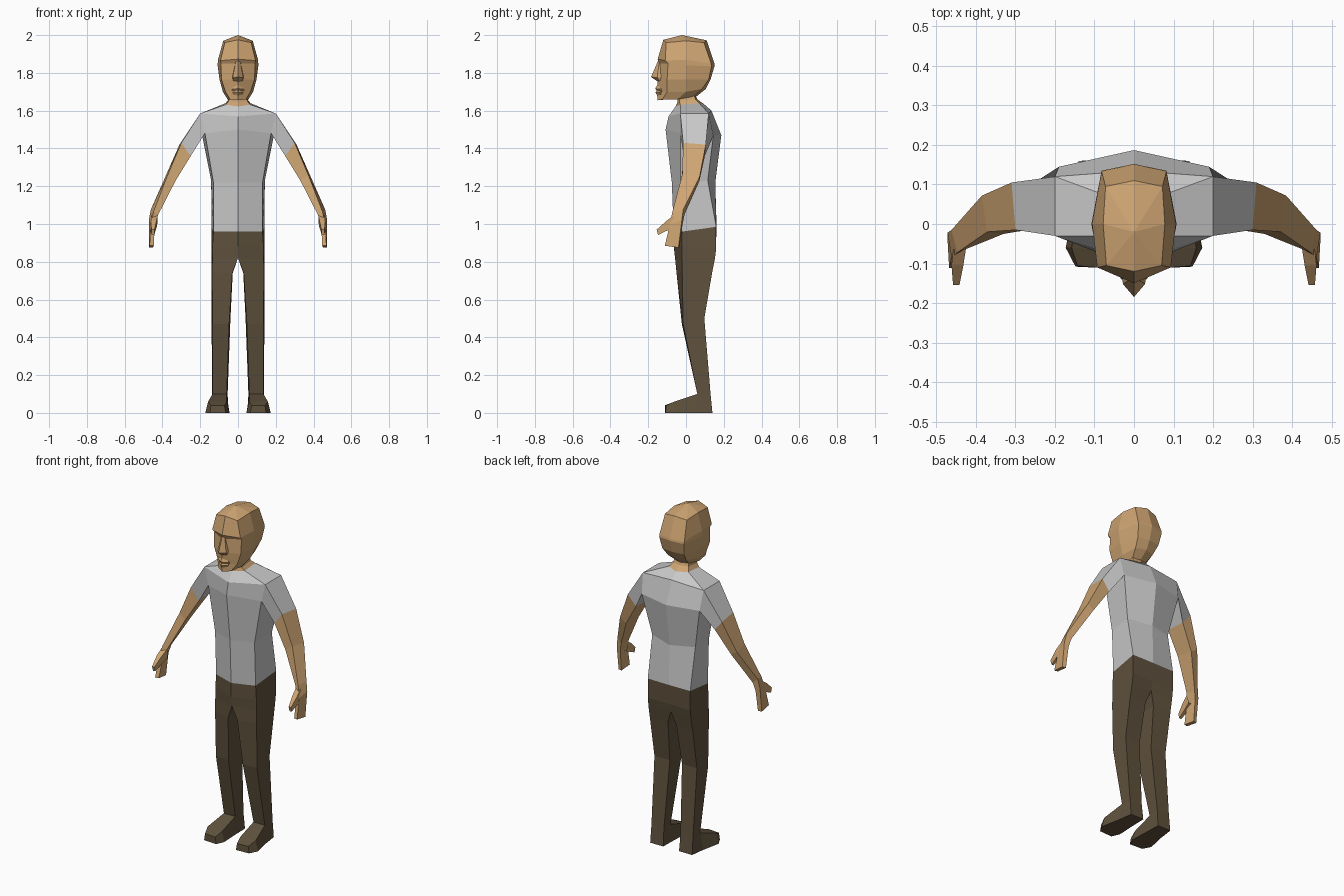
import bpy, bmesh


def material(name, rgb):
    m = bpy.data.materials.new(name)
    m.diffuse_color = (*rgb, 1)
    return m


SKIN = material("skin", (0.62, 0.375, 0.17))
SHIRT = material("grey shirt", (0.58, 0.58, 0.58))
TROUSERS = material("brown trousers", (0.115, 0.083, 0.047))


def loft(name, rings, mat, closed=True, caps=(), skip=()):
    """Skin a stack of rings on the +x side and mirror it.
    closed: True, or index of the first span whose centre side is closed
    caps: ring indices to fill; skip: (span, side) faces to leave open"""
    bm = bmesh.new()
    n = len(rings[0])
    for sx in (1, -1):
        vs = [[bm.verts.new((sx * x, y, z)) for x, y, z in r] for r in rings]
        for i in range(len(rings) - 1):
            for j in range(n):
                if j == n - 1 and (closed is False or i < int(closed) * (closed is not True)):
                    continue
                if (i, j) in skip:
                    continue
                k = (j + 1) % n
                bm.faces.new((vs[i][j], vs[i][k], vs[i + 1][k], vs[i + 1][j]))
        for c in caps:
            bm.faces.new(vs[c])
    bmesh.ops.remove_doubles(bm, verts=bm.verts, dist=0.0005)
    bmesh.ops.recalc_face_normals(bm, faces=bm.faces)
    me = bpy.data.meshes.new(name)
    bm.to_mesh(me)
    bm.free()
    me.materials.append(mat)
    ob = bpy.data.objects.new(name, me)
    bpy.context.collection.objects.link(ob)
    return ob


# Torso rings: front centre, front side, back side, back centre
hem = [(0, -.065, .96), (.13, -.02, .96), (.14, .16, .985), (0, .162, .985)]
collar = [(0, -.055, 1.622), (.065, -.03, 1.632), (.065, .07, 1.64), (0, .095, 1.635)]
loft("shirt_body", [
    hem,
    [(0, -.075, 1.22), (.13, -.03, 1.22), (.142, .115, 1.23), (0, .155, 1.22)],
    [(0, -.108, 1.50), (.175, -.03, 1.48), (.19, .145, 1.47), (0, .187, 1.47)],
    [(0, -.092, 1.57), (.2, -.03, 1.585), (.2, .12, 1.585), (0, .135, 1.60)],
    collar,
], SHIRT, closed=False, skip={(2, 1)})

# Trousers: hips, then the centre side closes to form each leg
loft("trousers", [
    hem,
    [(0, -.065, .88), (.135, -.02, .88), (.14, .16, .87), (0, .158, .87)],
    [(0, -.058, .82), (.136, -.02, .81), (.14, .152, .81), (0, .145, .82)],
    [(.03, -.05, .74), (.137, -.02, .74), (.141, .138, .74), (.028, .13, .74)],
    [(.047, -.022, .47), (.135, -.015, .47), (.14, .097, .50), (.04, .095, .50)],
    [(.06, .06, .10), (.135, .06, .10), (.137, .13, .10), (.055, .13, .10)],
], TROUSERS, closed=2)

# Shoes: inner bottom, outer bottom, outer top, inner top, from heel to toe
loft("shoes", [
    [(.052, .14, 0), (.138, .14, 0), (.137, .13, .10), (.055, .13, .10)],
    [(.05, .05, 0), (.15, .05, 0), (.135, .06, .10), (.06, .06, .10)],
    [(.045, -.065, 0), (.173, -.06, 0), (.158, -.06, .06), (.06, -.065, .058)],
    [(.065, -.112, 0), (.148, -.108, 0), (.143, -.106, .04), (.072, -.112, .04)],
], TROUSERS, caps=(0, 3))

# Arm rings: outer front, outer back, inner back, inner front
cuff = [(.30, -.015, 1.43), (.31, .105, 1.42), (.26, .10, 1.36), (.25, -.012, 1.36)]
wrist = [(.447, -.072, 1.065), (.462, -.015, 1.075), (.434, -.008, 1.05), (.422, -.06, 1.05)]
loft("sleeves", [
    [(.2, -.03, 1.585), (.2, .12, 1.585), (.19, .145, 1.47), (.175, -.03, 1.48)],
    cuff,
], SHIRT)
loft("forearms", [
    cuff,
    [(.372, -.02, 1.26), (.385, .072, 1.25), (.345, .07, 1.225), (.33, -.025, 1.23)],
    wrist,
], SKIN)
loft("hands", [
    wrist,
    [(.462, -.085, 1.0), (.472, -.022, 1.02), (.446, -.018, 1.0), (.44, -.08, 1.0)],
    [(.468, -.112, .885), (.472, -.04, .875), (.45, -.035, .875), (.446, -.108, .885)],
], SKIN, caps=(2,))
loft("thumbs", [
    [(.458, -.065, 1.045), (.46, -.05, .99), (.428, -.05, .99), (.425, -.06, 1.045)],
    [(.462, -.105, 1.015), (.462, -.09, .97), (.435, -.09, .97), (.432, -.105, 1.015)],
    [(.458, -.155, .97), (.457, -.148, .942), (.443, -.148, .942), (.442, -.155, .97)],
], SKIN, caps=(2,))

# Neck
loft("neck", [
    collar,
    [(0, -.045, 1.645), (.05, -.035, 1.65), (.05, .05, 1.66), (0, .06, 1.66)],
    [(0, -.045, 1.67), (.045, -.035, 1.68), (.042, .038, 1.70), (0, .042, 1.70)],
], SKIN, closed=False)

# Head rings: front centre, face edge, side, back side, back centre
loft("head", [
    [(0, -.15, 1.655), (.042, -.125, 1.66), (.055, -.045, 1.66), (.045, .04, 1.675), (0, .055, 1.675)],
    [(0, -.155, 1.70), (.066, -.10, 1.70), (.08, 0, 1.70), (.06, .085, 1.715), (0, .105, 1.715)],
    [(0, -.15, 1.765), (.088, -.10, 1.765), (.098, 0, 1.765), (.072, .12, 1.765), (0, .13, 1.765)],
    [(0, -.146, 1.85), (.09, -.095, 1.85), (.108, 0, 1.84), (.082, .135, 1.835), (0, .152, 1.84)],
    [(0, -.15, 1.873), (.093, -.11, 1.865), (.106, 0, 1.87), (.082, .133, 1.85), (0, .15, 1.85)],
    [(0, -.12, 1.975), (.07, -.105, 1.96), (.078, 0, 1.97), (.072, .095, 1.96), (0, .11, 1.972)],
    [(0, -.02, 2.0)] * 5,
], SKIN, closed=False, caps=(0,))

# Nose wedge: ridge, wing, cheek
loft("nose", [
    [(0, -.148, 1.865), (.012, -.142, 1.86), (.014, -.13, 1.86)],
    [(0, -.185, 1.778), (.028, -.152, 1.775), (.032, -.12, 1.775)],
    [(0, -.15, 1.755), (.024, -.14, 1.757), (.026, -.12, 1.757)],
], SKIN, closed=False)

# Lips: a shallow ridge above the chin
loft("lips", [
    [(0, -.153, 1.735), (.03, -.132, 1.73), (.032, -.11, 1.73)],
    [(0, -.163, 1.717), (.034, -.138, 1.713), (.036, -.11, 1.713)],
    [(0, -.155, 1.705), (.034, -.13, 1.705), (.036, -.11, 1.705)],
    [(0, -.162, 1.695), (.028, -.138, 1.695), (.03, -.11, 1.695)],
    [(0, -.152, 1.68), (.02, -.135, 1.68), (.022, -.11, 1.68)],
], SKIN, closed=False)
